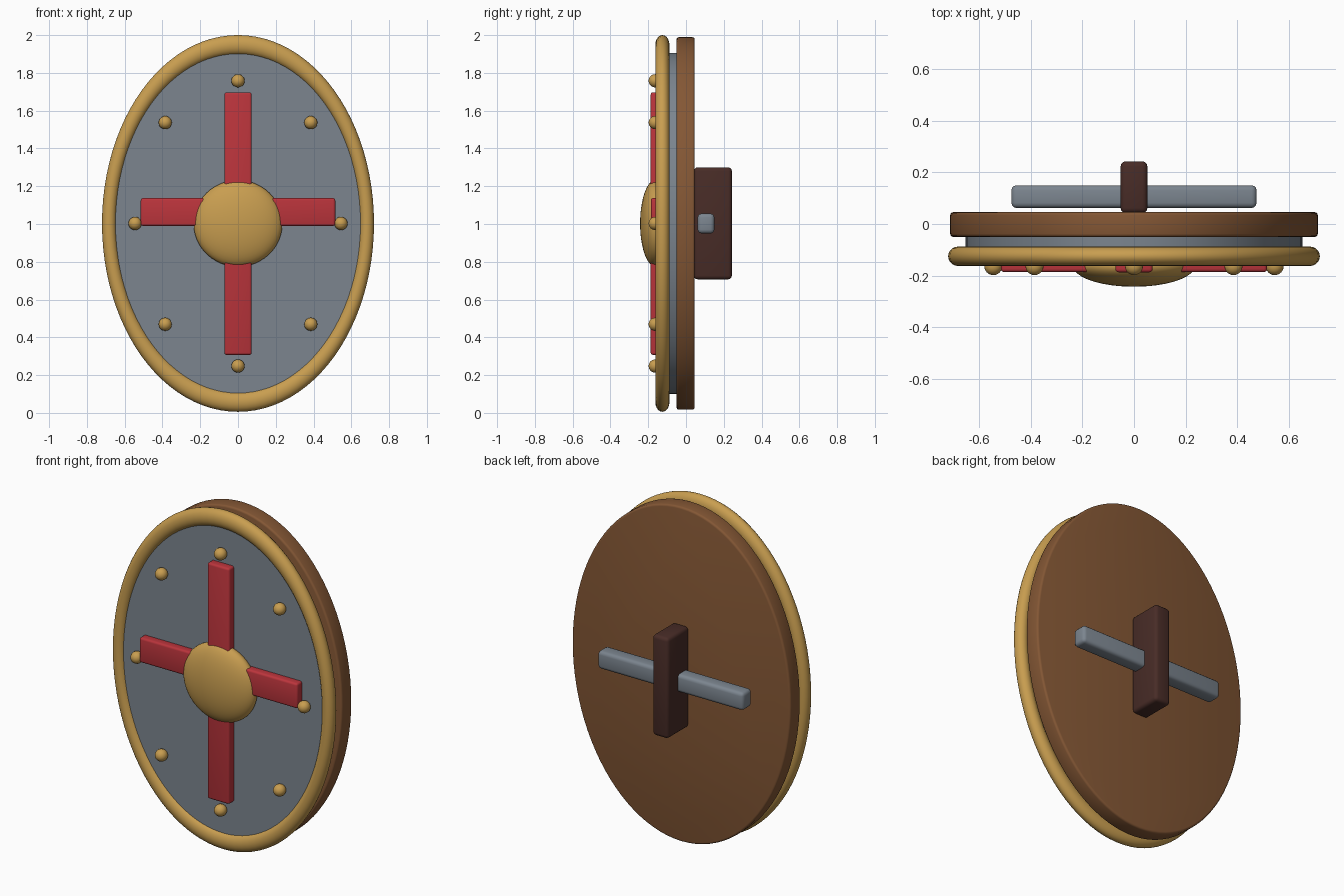
import bpy
import math

if "Cube" in bpy.data.objects:
    bpy.data.objects.remove(bpy.data.objects["Cube"])

CZ = 1.003       # height of the shield centre
STRETCH = 1.385  # height to width ratio of the oval


def material(name, rgb):
    m = bpy.data.materials.new(name)
    m.diffuse_color = (*rgb, 1)
    m.use_nodes = True
    m.node_tree.nodes["Principled BSDF"].inputs["Base Color"].default_value = m.diffuse_color
    return m


wood = material("wood", (0.23, 0.095, 0.035))
leather = material("dark_leather", (0.065, 0.025, 0.02))
steel = material("steel", (0.2, 0.235, 0.275))
brass = material("brass", (0.58, 0.34, 0.08))
red = material("red_paint", (0.5, 0.035, 0.045))


def finish(name, mat, bevel=0, segments=3):
    """Apply scale and rotation, then name, colour, bevel and shade."""
    o = bpy.context.object
    o.name = name
    o.data.materials.append(mat)
    bpy.ops.object.transform_apply(location=False, rotation=True, scale=True)
    if bevel:
        b = o.modifiers.new("bevel", 'BEVEL')
        b.width = bevel
        b.segments = segments
        b.limit_method = 'ANGLE'
        b.angle_limit = math.radians(40)
        bpy.ops.object.modifier_apply(modifier=b.name)
    bpy.ops.object.shade_smooth_by_angle(angle=math.radians(35))
    return o


def box(name, x, y, z, mat, bevel):
    """Box from (min, max) pairs."""
    spans = (x, y, z)
    bpy.ops.mesh.primitive_cube_add(size=1, location=[(a + b) / 2 for a, b in spans])
    bpy.context.object.scale = [b - a for a, b in spans]
    return finish(name, mat, bevel)


def oval_disc(name, rx, y, mat, bevel):
    bpy.ops.mesh.primitive_cylinder_add(
        vertices=96, radius=rx, depth=y[1] - y[0],
        location=(0, sum(y) / 2, CZ), rotation=(math.pi / 2, 0, 0))
    bpy.context.object.scale = (1, STRETCH, 1)  # local y becomes world z
    return finish(name, mat, bevel)


def ball(name, loc, radii, mat, seg, rings):
    bpy.ops.mesh.primitive_uv_sphere_add(
        segments=seg, ring_count=rings, radius=1, location=loc,
        rotation=(math.pi / 2, 0, 0))
    bpy.context.object.scale = (radii[0], radii[2], radii[1])
    return finish(name, mat)


# Wooden backing and steel face
oval_disc("wood_backing", 0.712, (-0.05, 0.046), wood, 0.012)
oval_disc("steel_face", 0.652, (-0.14, -0.04), steel, 0)

# Brass rim
bpy.ops.mesh.primitive_torus_add(
    major_segments=96, minor_segments=20, major_radius=0.6825, minor_radius=0.0375,
    location=(0, -0.125, CZ), rotation=(math.pi / 2, 0, 0))
bpy.context.object.scale = (1, STRETCH, 1)
finish("brass_rim", brass)

# Red cross bands
box("vertical_band", (-0.072, 0.072), (-0.187, -0.13), (0.307, 1.697), red, 0.012)
box("horizontal_band", (-0.515, 0.515), (-0.186, -0.13), (0.99, 1.137), red, 0.012)

# Central boss
ball("boss", (0, -0.163, CZ), (0.235, 0.08, 0.229), brass, 48, 24)

# Ring of rivets
for i in range(8):
    a = i * math.pi / 4
    ball(f"rivet_{i + 1}", (0.545 * math.cos(a), -0.163, CZ + 0.755 * math.sin(a)),
         (0.035, 0.035, 0.035), brass, 20, 12)

# Handle block and arm bar on the back
box("back_grip", (-0.052, 0.052), (0.042, 0.243), (0.707, 1.3), leather, 0.02)
box("arm_bar", (-0.475, 0.475), (0.062, 0.15), (0.95, 1.055), steel, 0.02)
